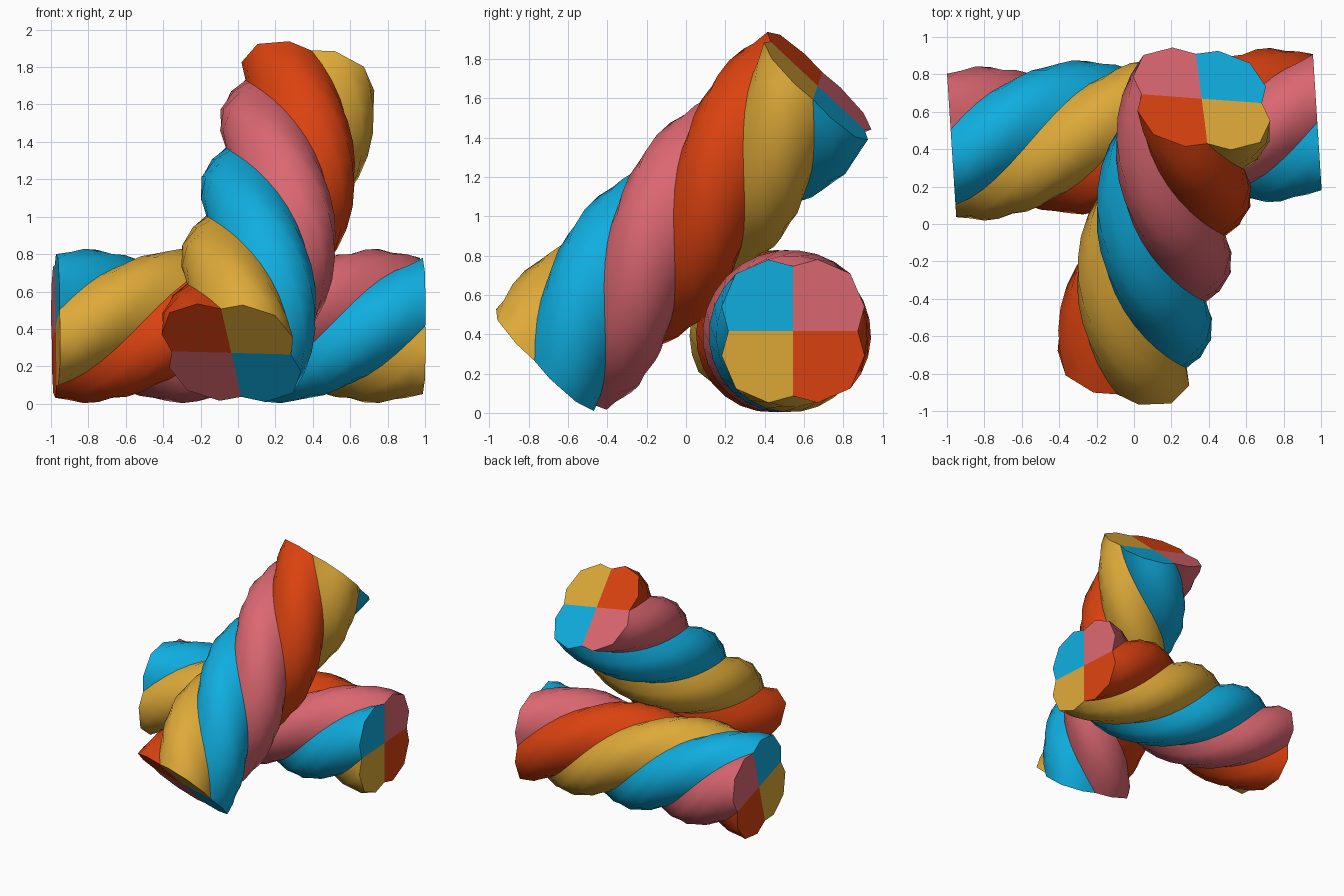
import bpy, bmesh, math
from mathutils import Vector

if "Cube" in bpy.data.objects:
    bpy.data.objects.remove(bpy.data.objects["Cube"])


def material(name, rgb):
    m = bpy.data.materials.new(name)
    m.diffuse_color = (*rgb, 1)
    m.use_nodes = True
    m.node_tree.nodes["Principled BSDF"].inputs["Base Color"].default_value = m.diffuse_color
    return m


MATS = [material("cyan", (0.005, 0.42, 0.74)),
        material("yellow", (0.73, 0.40, 0.04)),
        material("orange", (0.71, 0.055, 0.005)),
        material("pink", (0.71, 0.135, 0.165))]

# One lobe of the cross-section: (angle in degrees, radius), repeated four times
LOBE = [(0, 0.33), (19, 0.385), (45, 0.413), (71, 0.385)]
PROFILE = [(q * 90 + a, r) for q in range(4) for a, r in LOBE]
TWIST = 345
STEPS = 26


def twisted_stick(name, start, end, seam):
    """Four coloured strands twisted about the line start-end.
    seam: direction of the cyan/pink seam at the end face."""
    a, b = Vector(start), Vector(end)
    d = (b - a).normalized()
    u = Vector(seam)
    u = (u - d * u.dot(d)).normalized()
    v = d.cross(u)
    bm = bmesh.new()
    rings = []
    for i in range(STEPS + 1):
        s = i / STEPS
        ring = []
        for ang, r in PROFILE:
            t = math.radians(ang + TWIST * (1 - s))
            ring.append(bm.verts.new(a.lerp(b, s) + (u * math.cos(t) + v * math.sin(t)) * r))
        rings.append(ring)
    n = len(PROFILE)
    # strands
    for r0, r1 in zip(rings, rings[1:]):
        for j in range(n):
            k = (j + 1) % n
            f = bm.faces.new((r0[j], r0[k], r1[k], r1[j]))
            f.material_index = j // 4
            f.smooth = True
    # end faces, one sector for each colour
    for ring, p in ((rings[0], a), (rings[-1], b)):
        c = bm.verts.new(p)
        for q in range(4):
            f = bm.faces.new([c] + [ring[(q * 4 + j) % n] for j in range(5)])
            f.material_index = q
    bmesh.ops.recalc_face_normals(bm, faces=bm.faces)
    # sharp seams between the strands and around the ends
    for e in bm.edges:
        f, g = e.link_faces
        if f.material_index != g.material_index or f.smooth != g.smooth:
            e.smooth = False
    me = bpy.data.meshes.new(name)
    bm.to_mesh(me)
    bm.free()
    for m in MATS:
        me.materials.append(m)
    ob = bpy.data.objects.new(name, me)
    bpy.context.collection.objects.link(ob)
    return ob


# stick lying on the ground, and a second one leaning over it
twisted_stick("lying_twist", (-0.975, 0.42, 0.416), (0.98, 0.545, 0.416), (0, 0, 1))
twisted_stick("leaning_twist", (0.362, 0.67, 1.664), (-0.036, -0.685, 0.272), (0.059, 0.247, -0.257))
